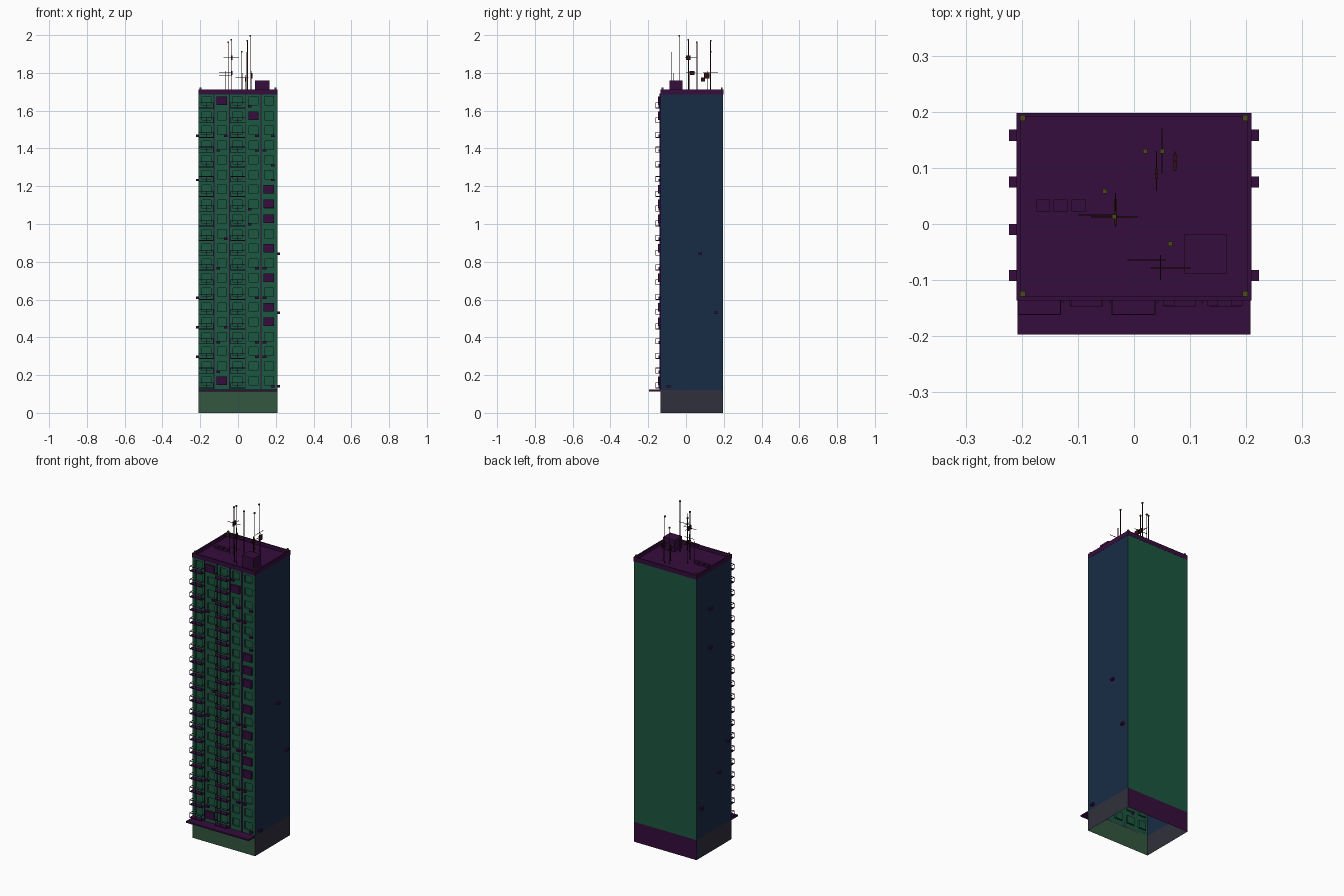
import bpy, bmesh
from mathutils import Vector

if "Cube" in bpy.data.objects:
    bpy.data.objects.remove(bpy.data.objects["Cube"])


def mat(name, rgb):
    m = bpy.data.materials.new(name)
    m.diffuse_color = (*rgb, 1)
    m.use_nodes = True
    m.node_tree.nodes["Principled BSDF"].inputs["Base Color"].default_value = m.diffuse_color
    return m


GREEN = mat("facade_green", (0.012, 0.095, 0.052))
BLUE = mat("side_blue", (0.009, 0.025, 0.06))
BASE = mat("base_green", (0.032, 0.095, 0.05))
GREY = mat("base_grey", (0.03, 0.03, 0.045))
PURPLE = mat("trim_purple", (0.036, 0.004, 0.046))
RUST = mat("mast_rust", (0.03, 0.006, 0.006))
OLIVE = mat("tip_olive", (0.07, 0.07, 0.01))

X, YF, YB = 0.208, -0.135, 0.197      # tower half width, front, back
Z0, Z1, FLOORS = 0.13, 1.69, 20       # first floor, roof, floor count
H = (Z1 - Z0) / FLOORS
COLS = [-0.166, -0.085, -0.002, 0.082, 0.163]


class Part:
    """Collects boxes and quads into one named mesh object."""
    def __init__(self, name, *mats):
        self.name, self.mats, self.bm = name, mats, bmesh.new()

    def box(self, x0, x1, y0, y1, z0, z1):
        r = bmesh.ops.create_cube(self.bm, size=1)
        for v in r["verts"]:
            v.co = Vector(((x0 + x1) / 2 + v.co.x * (x1 - x0),
                           (y0 + y1) / 2 + v.co.y * (y1 - y0),
                           (z0 + z1) / 2 + v.co.z * (z1 - z0)))

    def cbox(self, c, s):
        self.box(*[c[i] + k * s[i] / 2 for i in range(3) for k in (-1, 1)])

    def quad(self, pts, m=0):
        f = self.bm.faces.new([self.bm.verts.new(p) for p in pts])
        f.material_index = m

    def done(self):
        bmesh.ops.remove_doubles(self.bm, verts=self.bm.verts, dist=1e-6)
        me = bpy.data.meshes.new(self.name)
        self.bm.to_mesh(me)
        self.bm.free()
        for m in self.mats:
            me.materials.append(m)
        ob = bpy.data.objects.new(self.name, me)
        bpy.context.collection.objects.link(ob)
        return ob


# Hollow tower shell, open at the bottom
p = Part("tower_walls", GREEN, BLUE, BASE, GREY, PURPLE)
for z0, z1, front, side, back in ((0, 0.12, 2, 3, 4), (0.12, Z1, None, 1, 0)):
    p.quad([(X, YF, z0), (X, YB, z0), (X, YB, z1), (X, YF, z1)], side)
    p.quad([(-X, YB, z0), (-X, YF, z0), (-X, YF, z1), (-X, YB, z1)], side)
    p.quad([(X, YB, z0), (-X, YB, z0), (-X, YB, z1), (X, YB, z1)], back)
    if front is not None:
        p.quad([(-X, YF, z0), (X, YF, z0), (X, YF, z1), (-X, YF, z1)], front)
p.quad([(-X, YF, Z1), (X, YF, Z1), (X, YB, Z1), (-X, YB, Z1)], 4)

# Front facade grid with recessed windows
xs = [-X] + [c + s * 0.024 for c in COLS for s in (-1, 1)] + [X]
zs = [0.12] + [Z0 + i * H + d for i in range(FLOORS) for d in (0.017, 0.062)] + [Z1]
D = YF + 0.01
for i in range(len(xs) - 1):
    for j in range(len(zs) - 1):
        a, b, c, d = xs[i], xs[i + 1], zs[j], zs[j + 1]
        ring = [(a, c), (b, c), (b, d), (a, d)]
        if i % 2 and j % 2:
            p.quad([(x, D, z) for x, z in ring])
            for k in range(4):
                (x0, w0), (x1, w1) = ring[k], ring[(k + 1) % 4]
                p.quad([(x0, YF, w0), (x1, YF, w1), (x1, D, w1), (x0, D, w0)])
        else:
            p.quad([(x, YF, z) for x, z in ring])
p.done()

# Entrance canopy
p = Part("canopy", PURPLE)
p.box(-X, X, -0.197, YF, 0.114, 0.123)
p.done()

# Vertical pipes between window columns
p = Part("facade_pipes", PURPLE)
for x in (-0.127, -0.044, 0.041, 0.122):
    p.box(x - 0.0025, x + 0.0025, YF - 0.005, YF, 0.123, Z1)
p.done()

# Balconies: slab plus open railing on two columns
slabs, rails = Part("balcony_slabs", PURPLE), Part("balcony_rails", PURPLE)
YR = -0.161
for i in range(FLOORS):
    z = Z0 + i * H
    for a, b in ((-X, -0.13), (-0.04, 0.038)):
        slabs.box(a, b, YR - 0.001, YF, z, z + 0.004)
        rails.box(a, b, YR - 0.001, YR + 0.001, z + 0.028, z + 0.031)
        for x in (a + 0.001, (a + b) / 2, b - 0.001):
            rails.box(x - 0.001, x + 0.001, YR - 0.001, YR + 0.001, z + 0.004, z + 0.028)
        for x in (a + 0.001, b - 0.001):
            rails.box(x - 0.001, x + 0.001, YR, YF, z + 0.028, z + 0.031)
slabs.done()
rails.done()

# Projecting window cages
p = Part("window_cages", PURPLE)
for x, floors in ((-0.085, (0, 19)), (0.082, (18,)), (0.163, (4, 5, 7, 9, 11, 12, 13))):
    for f in floors:
        p.cbox((x, YF - 0.006, Z0 + f * H + 0.04), (0.055, 0.013, 0.045))
p.done()

# Air conditioners on the front and sides
p = Part("air_conditioners", PURPLE)
for x, floors in ((-0.105, (1, 3, 8, 16)), (-0.065, (4, 10, 17)), (0.062, (11, 12, 19)),
                  (0.1, (2, 3, 6, 8, 16, 17)), (0.14, (2, 3, 6, 8, 16)),
                  (0.184, (0, 14, 15, 17))):
    for f in floors:
        p.cbox((x, YF - 0.005, Z0 + f * H + 0.011), (0.02, 0.012, 0.013))
for s, spots in ((-1, ((0.075, 17), (0.075, 14), (-0.092, 6), (-0.01, 4), (0.158, 2))),
                 (1, ((0.075, 9), (0.158, 5), (-0.092, 0)))):
    for y, f in spots:
        p.cbox((s * (X + 0.007), y, Z0 + f * H + 0.011), (0.015, 0.02, 0.013))
p.done()

# Roof parapet with corner posts
p = Part("parapet", PURPLE)
T, ZP = 0.006, 1.712
for s in (-1, 1):
    p.box(*sorted((s * (X + 0.001), s * (X - T))), YF - 0.001, YB + 0.001, Z1 - 0.005, ZP)
p.box(-X + T, X - T, YF - 0.001, YF + T, Z1 - 0.005, ZP)
p.box(-X + T, X - T, YB - T, YB + 0.001, Z1 - 0.005, ZP)
p.done()
p = Part("corner_posts", OLIVE)
for x in (-0.198, 0.198):
    for y in (-0.124, 0.189):
        p.box(x - 0.005, x + 0.005, y - 0.005, y + 0.005, Z1, 1.722)
p.done()

# Stair housing and roof vents
p = Part("stair_housing", PURPLE)
p.box(0.089, 0.166, -0.088, -0.019, Z1, 1.76)
p.done()
p = Part("roof_vents", PURPLE)
for x in (-0.162, -0.131, -0.099):
    p.box(x - 0.0125, x + 0.0125, 0.022, 0.044, Z1, 1.704)
p.done()

# Antenna masts with tips
masts, tips = Part("antenna_masts", RUST), Part("mast_tips", OLIVE)
for x, y, top in ((0.02, 0.13, 1.915), (0.05, 0.13, 1.975), (-0.052, 0.058, 1.965),
                  (-0.035, 0.013, 1.98), (0.065, -0.035, 2.0)):
    masts.box(x - 0.0017, x + 0.0017, y - 0.0017, y + 0.0017, Z1, top - 0.008)
    tips.cbox((x, y, top - 0.004), (0.008, 0.008, 0.008))
for x, y, top in ((0.047, -0.078, 1.91), (0.022, -0.064, 1.80),
                  (0.04, 0.09, 1.79), (0.073, 0.112, 1.81), (-0.067, 0.016, 1.81)):
    masts.box(x - 0.0013, x + 0.0013, y - 0.0013, y + 0.0013, Z1, top)
masts.done()
tips.done()

# Antenna cross arms and receiver panels
p = Part("antenna_arms", RUST)
for x0, x1, y, z in ((0.03, 0.102, -0.078, 1.847), (-0.012, 0.056, -0.064, 1.775),
                     (-0.077, 0.006, 0.013, 1.88), (-0.1, -0.033, 0.016, 1.80),
                     (-0.1, -0.033, 0.016, 1.785)):
    p.box(x0, x1, y - 0.001, y + 0.001, z - 0.001, z + 0.001)
for x, y, z, l in ((0.047, -0.078, 1.847, 0.045), (-0.033, 0.025, 1.88, 0.06),
                   (-0.033, 0.025, 1.80, 0.05), (0.04, 0.095, 1.765, 0.07),
                   (0.05, 0.13, 1.80, 0.08), (0.073, 0.112, 1.785, 0.035)):
    p.cbox((x, y, z), (0.002, l, 0.002))
p.done()
p = Part("receiver_panels", RUST)
for x, y, z, s in ((-0.033, 0.012, 1.88, 0.026), (-0.033, 0.033, 1.80, 0.022),
                   (0.04, 0.09, 1.765, 0.02), (0.073, 0.11, 1.785, 0.03)):
    p.cbox((x, y, z), (0.006, s, s))
p.done()
